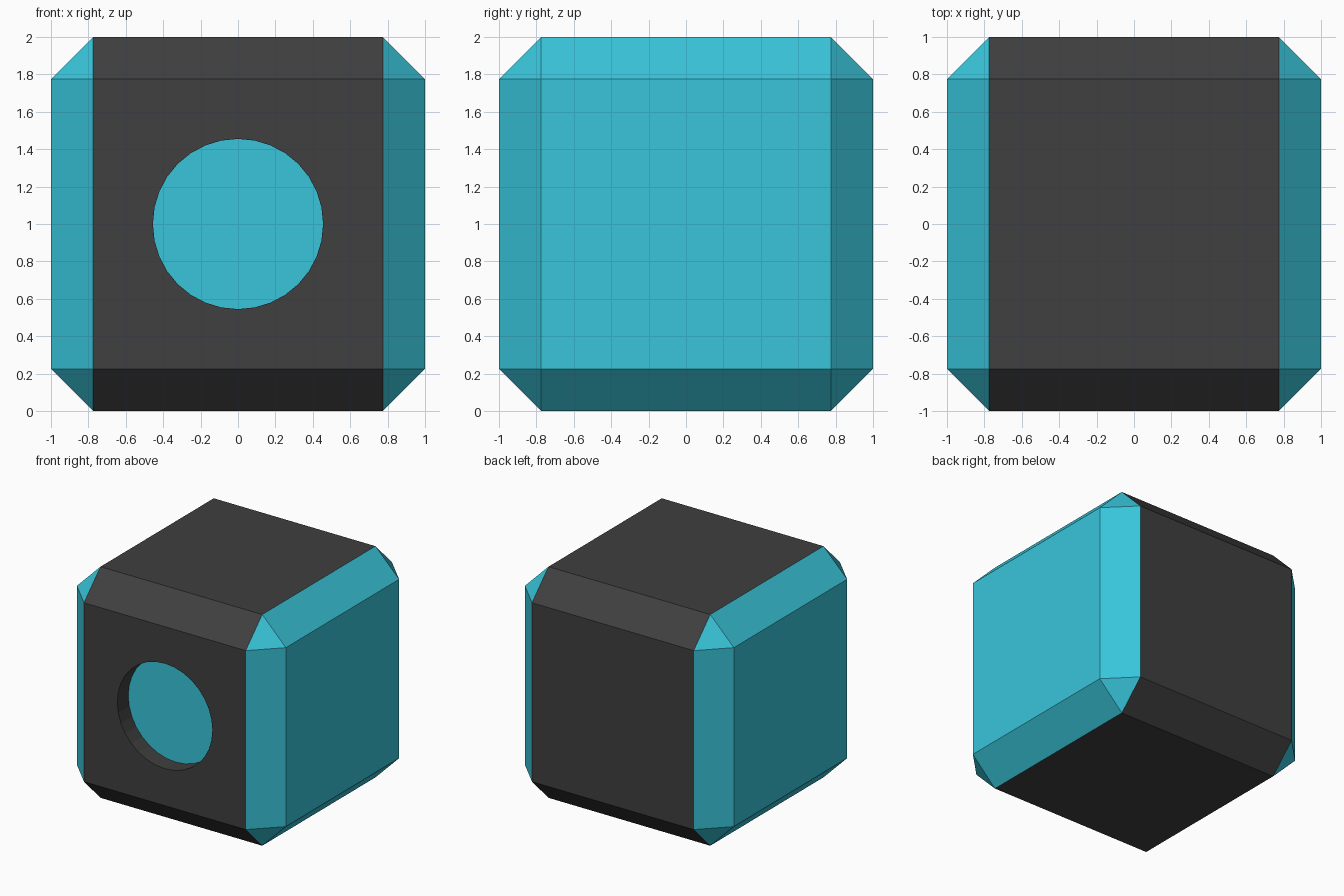
import bpy, bmesh
from math import radians
from mathutils import Matrix

if "Cube" in bpy.data.objects:
    bpy.data.objects.remove(bpy.data.objects["Cube"])


def material(name, color):
    m = bpy.data.materials.new(name)
    m.diffuse_color = color
    m.use_nodes = True
    m.node_tree.nodes["Principled BSDF"].inputs["Base Color"].default_value = m.diffuse_color
    return m


MATS = [material("dark_panel", (0.05, 0.05, 0.05, 1)),
        material("cyan_panel", (0.04, 0.56, 0.70, 1))]


def finish(name, bm, cyan_test):
    """Colour the faces picked by the test cyan, the rest dark."""
    bm.normal_update()
    for f in bm.faces:
        f.material_index = int(cyan_test(f))
    me = bpy.data.meshes.new(name)
    bm.to_mesh(me)
    bm.free()
    for m in MATS:
        me.materials.append(m)
    ob = bpy.data.objects.new(name, me)
    bpy.context.collection.objects.link(ob)
    return ob


# Chamfered cube: sides and every chamfer touching them are cyan
bm = bmesh.new()
bmesh.ops.create_cube(bm, size=2, matrix=Matrix.Translation((0, 0, 1)))
bmesh.ops.bevel(bm, geom=bm.edges[:], offset=0.226, offset_type='OFFSET',
                segments=1, affect='EDGES', profile=0.5)
body = finish("chamfered_cube", bm, lambda f: abs(f.normal.x) > 0.3)

# Round recess in the front with a cyan floor
DEPTH = 0.15
bm = bmesh.new()
bmesh.ops.create_cone(bm, cap_ends=True, segments=32, radius1=0.455,
                      radius2=0.455, depth=2 * DEPTH,
                      matrix=Matrix.Translation((0, -1, 1)) @ Matrix.Rotation(radians(90), 4, 'X'))
cutter = finish("recess_cutter", bm, lambda f: abs(f.normal.y) > 0.9)
cutter.hide_render = True
cutter.hide_set(True)

cut = body.modifiers.new("front_recess", 'BOOLEAN')
cut.operation = 'DIFFERENCE'
cut.solver = 'EXACT'
cut.object = cutter
